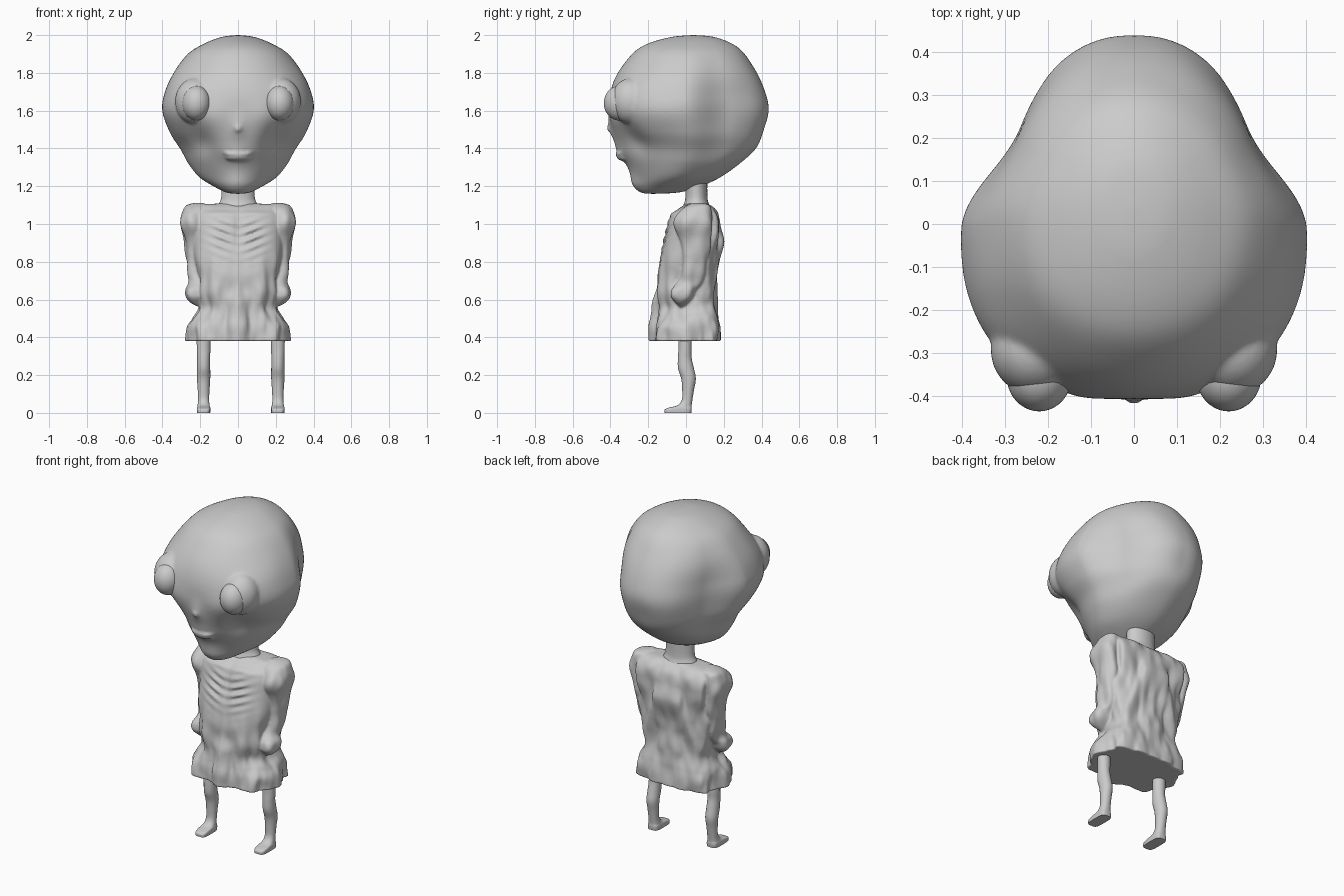
import bpy, bmesh, math
from mathutils import Vector, noise

if "Cube" in bpy.data.objects:
    bpy.data.objects.remove(bpy.data.objects["Cube"])


def spline(keys, t):
    """Catmull-Rom interpolation of key tuples, t in 0..1."""
    f = t * (len(keys) - 1)
    i = min(int(f), len(keys) - 2)
    u = f - i
    p = [keys[max(0, min(len(keys) - 1, i + k))] for k in (-1, 0, 1, 2)]
    return [0.5 * (2 * b + (c - a) * u + (2 * a - 5 * b + 4 * c - d) * u * u
                   + (3 * b - a - 3 * c + d) * u ** 3) for a, b, c, d in zip(*p)]


def loft(name, keys, rows, cols, bump=None, angle=50, taper=None):
    """Rings from keys: z, centre x, half width, front y, back y, widest y, front power, back power."""
    bm = bmesh.new()
    rings = []
    for r in range(rows + 1):
        z, cx, w, yf, yb, yc, pf, pb = spline(keys, r / rows)
        ring = []
        for c in range(cols):
            a = 2 * math.pi * c / cols
            s, k = math.sin(a), math.cos(a)
            e = 2 / (pf if k > 0 else pb)
            x = math.copysign(abs(s) ** e, s) * w
            v = abs(k) ** e
            if taper and k < 0:
                x *= taper(z, v)
            y = v * ((yf if k > 0 else yb) - yc)
            p = Vector((cx + x, yc + y, z))
            out = Vector((x, y, 0))
            if bump and out.length > 1e-5:
                p += out.normalized() * bump(p)
            ring.append(bm.verts.new(p))
        rings.append(ring)
    for a, b in zip(rings, rings[1:]):
        for i in range(cols):
            j = (i + 1) % cols
            bm.faces.new((a[i], a[j], b[j], b[i]))
    bm.faces.new(rings[0])
    bm.faces.new(rings[-1])
    return finish(name, bm, angle)


def finish(name, bm, angle=50):
    bmesh.ops.recalc_face_normals(bm, faces=bm.faces)
    me = bpy.data.meshes.new(name)
    bm.to_mesh(me)
    bm.free()
    ob = bpy.data.objects.new(name, me)
    bpy.context.collection.objects.link(ob)
    bpy.ops.object.select_all(action='DESELECT')
    ob.select_set(True)
    bpy.context.view_layer.objects.active = ob
    bpy.ops.object.shade_smooth_by_angle(angle=math.radians(angle))
    return ob


def ellipsoid(name, loc, radii, rx=0):
    bm = bmesh.new()
    bmesh.ops.create_uvsphere(bm, u_segments=40, v_segments=24, radius=1)
    bmesh.ops.scale(bm, vec=radii, verts=bm.verts)
    ob = finish(name, bm)
    ob.location, ob.rotation_euler = loc, (rx, 0, 0)
    return ob


def fuse(main, others, voxel, steps):
    """Join parts and melt them into one soft skin."""
    bpy.context.view_layer.update()
    bpy.ops.object.select_all(action='DESELECT')
    for o in others + [main]:
        o.select_set(True)
    bpy.context.view_layer.objects.active = main
    bpy.ops.object.join()
    m = main.modifiers.new("skin", 'REMESH')
    m.mode, m.voxel_size, m.use_smooth_shade = 'VOXEL', voxel, True
    m = main.modifiers.new("soften", 'SMOOTH')
    m.factor, m.iterations = 0.5, steps


def blob(p, c, r):
    return math.exp(-sum(((a - b) / s) ** 2 for a, b, s in zip(p, c, r)))


def step(a, b, x):
    t = max(0, min(1, (x - a) / (b - a)))
    return t * t * (3 - 2 * t)


# Head: big cranium tapering to a flat back, hollow cheeks, narrow chin
def face(p):
    q = (abs(p.x), p.y, p.z)
    d = -0.030 * blob(q, (0.21, -0.28, 1.45), (0.09, 0.12, 0.09))
    d += 0.012 * blob(q, (0.0, -0.30, 1.22), (0.07, 0.1, 0.05))
    d += 0.016 * blob(q, (0.0, -0.40, 1.51), (0.035, 0.08, 0.06))
    d += 0.014 * blob(q, (0.0, -0.37, 1.37), (0.10, 0.1, 0.05))
    d += 0.012 * blob(q, (0.13, -0.39, 1.58), (0.07, 0.1, 0.08))
    return d + 0.006 * noise.noise(Vector(q) * 6)


def skull(z, v):
    return 1 - .25 * math.exp(-((z - 1.6) / .25) ** 2) * step(.03, .55, v)


head = loft("head", [
    (1.16, 0, .015, -.20, -.15, -.175, 2, 2),
    (1.168, 0, .07, -.24, -.03, -.14, 2, 2),
    (1.20, 0, .13, -.27, .08, -.10, 1.9, 2),
    (1.25, 0, .205, -.288, .19, -.05, 1.7, 2),
    (1.32, 0, .265, -.318, .285, -.01, 1.7, 2),
    (1.40, 0, .305, -.36, .37, 0, 1.8, 2.1),
    (1.49, 0, .365, -.39, .41, -.01, 2, 2.2),
    (1.60, 0, .403, -.405, .438, -.03, 2.25, 2.2),
    (1.70, 0, .388, -.40, .42, -.03, 2.25, 2.2),
    (1.80, 0, .342, -.36, .375, -.02, 2.1, 2.2),
    (1.90, 0, .265, -.285, .31, 0, 2, 2.1),
    (1.955, 0, .18, -.20, .245, .02, 2, 2),
    (1.99, 0, .09, -.08, .15, .04, 2, 2),
    (2.0, 0, .008, .03, .05, .04, 2, 2)], 110, 112, face, taper=skull)

# Eyelids, nose tip and lips melted into the head
features = [ellipsoid("eyelid", (s * .228, -.292, 1.65), (.105, .106, .122)) for s in (-1, 1)]
features += [ellipsoid("nose", (0, -.398, 1.508), (.022, .022, .024)),
             ellipsoid("upper_lip", (0, -.333, 1.376), (.08, .043, .014), .15),
             ellipsoid("lower_lip", (0, -.327, 1.350), (.068, .043, .018), -.15)]
fuse(head, features, .009, 7)

# Bulging eyeballs
for side, s in (("left", -1), ("right", 1)):
    ellipsoid(side + "_eyeball", (s * .22, -.352, 1.64), (.076, .083, .092))

# Neck
loft("neck", [(z, 0, w, .055 - d, .055 + d, .055, 2, 2) for z, w, d in
              ((1.07, .12, .085), (1.11, .10, .065), (1.15, .088, .058), (1.26, .09, .058))], 14, 40)


# Gown: ribs at the chest, draped folds below and at the back
def drape(p):
    front = step(.04, -.06, p.y)
    ax = math.sqrt(p.x ** 2 + .0004)
    ribs = math.cos((p.z - .4 * ax) * 2 * math.pi / .047) * blob((ax, p.z), (.08, .93), (.06, .085))
    low = step(.92, .6, p.z)
    q = Vector((ax, p.y, p.z * .4))
    folds = noise.noise(q * 13) * .034 + noise.noise(q * 25) * .014
    d = .011 * front * ribs + folds * (front * low + (1 - front) * .9)
    d += front * low * (.012 * blob((p.x,), (0,), (.02,)) - .014 * blob((ax,), (.08,), (.035,)))
    d -= .012 * front * blob((p.x, p.z), (0, .97), (.02, .1))
    return d + .014 * front * blob((ax, p.z), (.1, 1.055), (.09, .016))


gown = loft("gown", [(z, 0, w, f, b, .05, 2.8, 3.4) for z, w, f, b in (
    (.38, .265, -.182, .178), (.45, .255, -.178, .172), (.50, .23, -.172, .166),
    (.56, .20, -.168, .16), (.65, .222, -.16, .158), (.80, .238, -.142, .172),
    (.95, .242, -.108, .18), (1.03, .238, -.088, .178), (1.08, .22, -.04, .155),
    (1.10, .20, -.01, .13), (1.108, .12, .005, .105))], 130, 140, drape)


# Sleeves draped into the gown, hands turned forward
def crease(p):
    q = Vector((abs(p.x), p.y, p.z * .5))
    return noise.noise(q * 17) * .02


arms = [loft("arm", [(z, s * x, w, f, b, (f + b) / 2, 2.4, 2.4) for z, x, w, f, b in (
    (.56, .20, .015, -.04, -.02), (.58, .205, .04, -.06, .01), (.615, .212, .058, -.08, .04),
    (.65, .215, .055, -.07, .06), (.70, .208, .046, -.045, .09), (.80, .22, .054, -.025, .115),
    (.92, .23, .056, -.04, .13), (1.01, .237, .064, -.055, .14), (1.07, .23, .063, -.03, .14),
    (1.10, .218, .055, .0, .125), (1.112, .20, .02, .04, .09))], 60, 50, crease) for s in (-1, 1)]
fuse(gown, arms, .0065, 4)

# Thin legs with flat feet
for side, x in (("left", -.182), ("right", .211)):
    loft(side + "_leg", [(z, x, w, f, b, (f + b) / 2, p, p) for z, w, f, b, p in (
        (0, .035, -.113, .028, 4), (.018, .036, -.112, .03, 4), (.028, .035, -.09, .03, 3.5),
        (.04, .032, -.045, .03, 2.5), (.07, .029, -.022, .034, 2.2), (.12, .031, -.02, .042, 2),
        (.18, .035, -.025, .052, 2), (.235, .035, -.042, .042, 2), (.29, .034, -.043, .03, 2),
        (.34, .036, -.04, .03, 2), (.42, .037, -.04, .03, 2))], 50, 32)
